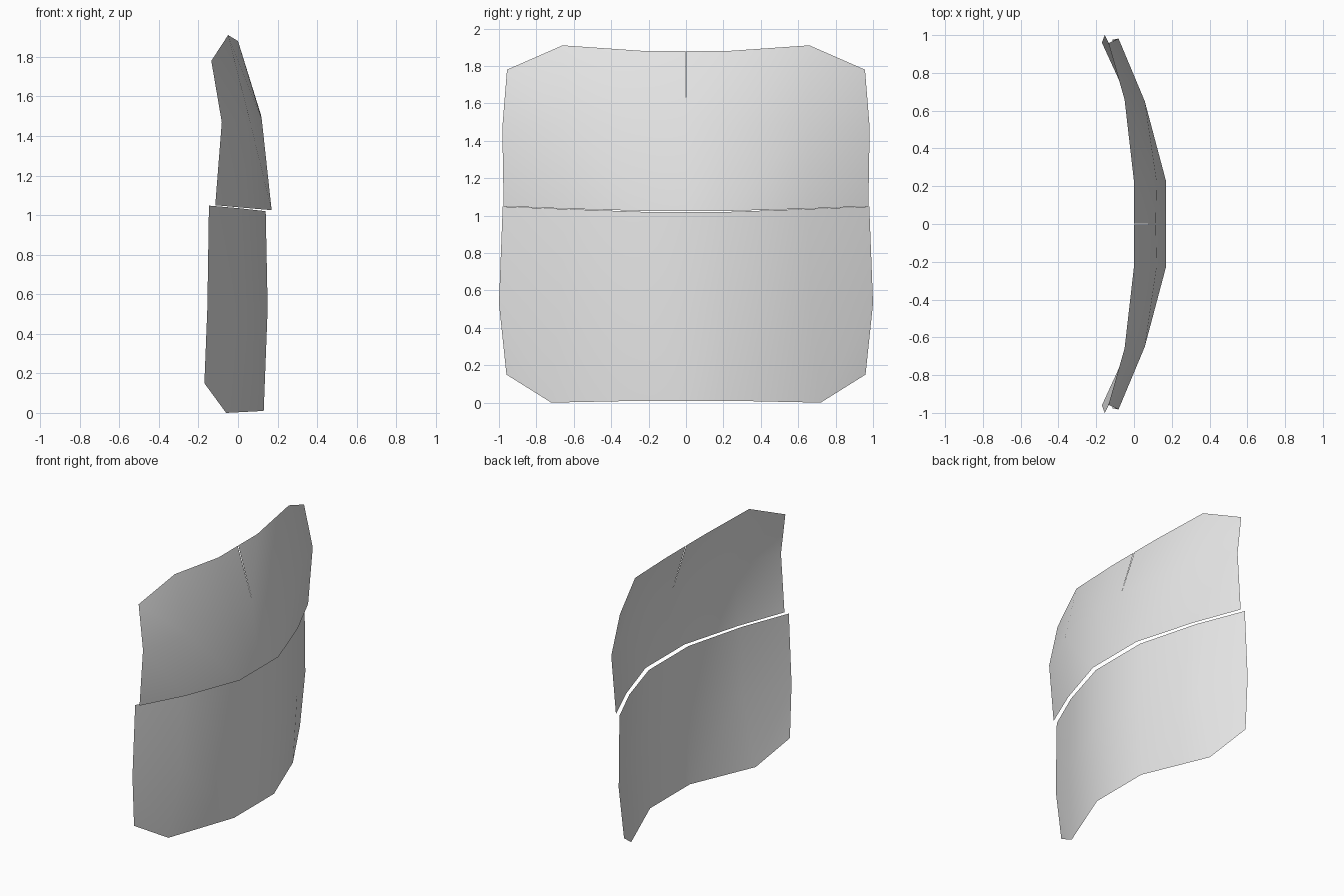
import bpy
import bmesh

if "Cube" in bpy.data.objects:
    bpy.data.objects.remove(bpy.data.objects["Cube"])

grey = bpy.data.materials.new("light_grey")
grey.diffuse_color = (0.8, 0.8, 0.8, 1)
grey.use_nodes = True
grey.node_tree.nodes["Principled BSDF"].inputs["Base Color"].default_value = grey.diffuse_color


def curved_panel(name, rows):
    """Skin half a panel from rows of (x, y, z), bottom to top, then mirror across y."""
    bm = bmesh.new()
    grid = [[bm.verts.new(p) for p in row] for row in rows]
    for low, high in zip(grid, grid[1:]):
        for i in range(len(low) - 1):
            bm.faces.new((low[i], low[i + 1], high[i + 1], high[i]))
    for face in bm.faces:
        face.smooth = True
    mesh = bpy.data.meshes.new(name)
    bm.to_mesh(mesh)
    bm.free()
    mesh.materials.append(grey)
    obj = bpy.data.objects.new(name, mesh)
    bpy.context.collection.objects.link(obj)
    mirror = obj.modifiers.new("mirror", "MIRROR")
    mirror.use_axis = (False, True, False)
    mirror.merge_threshold = 0.001
    return obj


# Lower panel: clipped bottom corners
curved_panel("lower_panel", [
    [(0.13, 0, 0.01), (0.13, 0.23, 0.01), (-0.06, 0.72, 0.0), (-0.17, 0.96, 0.15)],
    [(0.15, 0, 0.53), (0.15, 0.23, 0.53), (0.01, 0.67, 0.53), (-0.155, 1.0, 0.53)],
    [(0.14, 0, 1.02), (0.14, 0.23, 1.02), (0.005, 0.65, 1.035), (-0.147, 0.98, 1.048)],
])

# Upper panel: leans back, with a narrow V slit left open at the middle of the top edge
curved_panel("upper_panel", [
    [(0.17, 0, 1.025), (0.17, 0.225, 1.025), (0.03, 0.65, 1.037), (-0.115, 0.975, 1.05)],
    [(0.115, 0, 1.51), (0.12, 0.225, 1.485), (0.057, 0.65, 1.49), (-0.082, 0.982, 1.47)],
    [(0.0, 0.004, 1.88), (0.0, 0.225, 1.88), (-0.05, 0.66, 1.91), (-0.135, 0.957, 1.78)],
])
